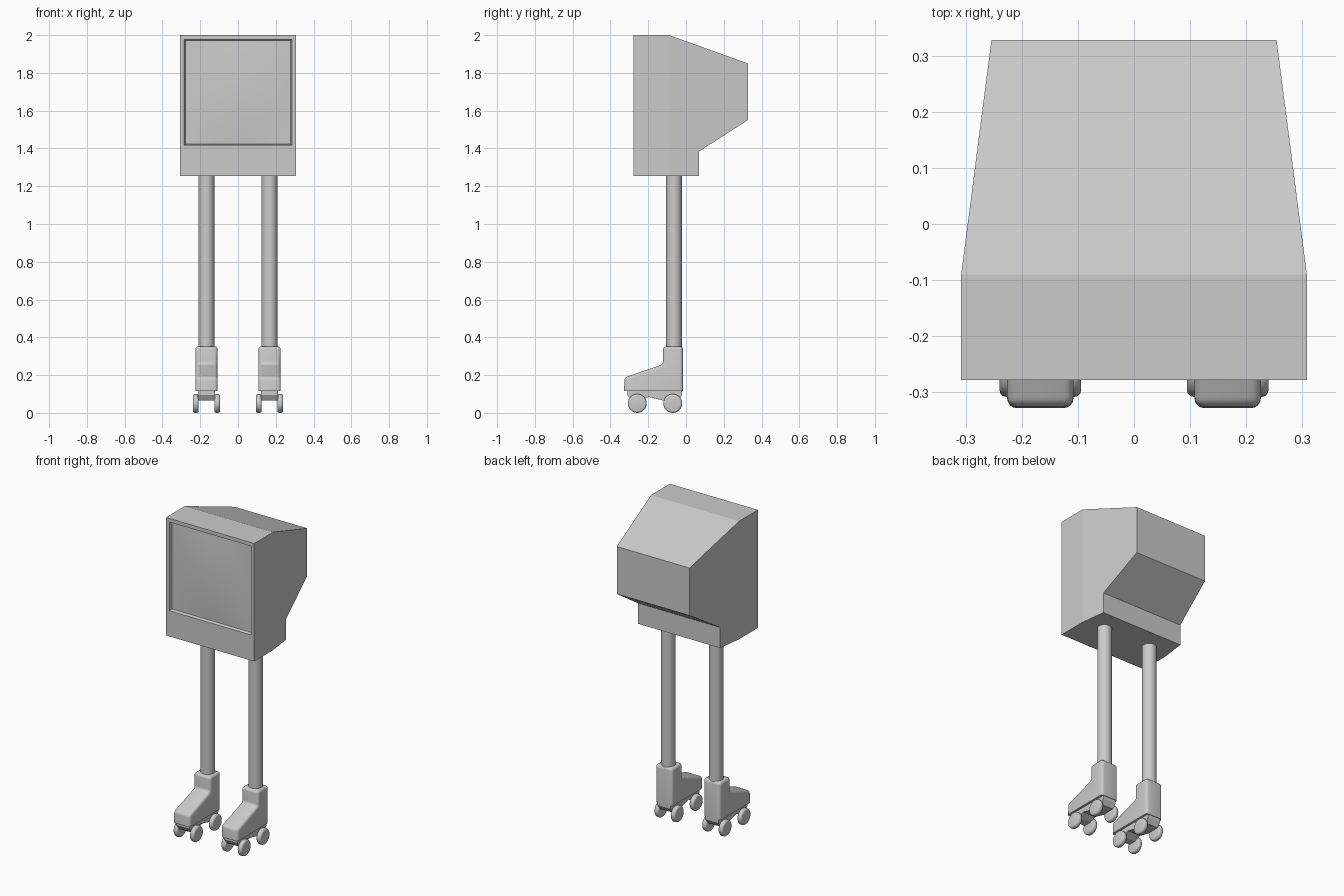
import bpy, bmesh, math
from mathutils import Matrix

if "Cube" in bpy.data.objects:
    bpy.data.objects.remove(bpy.data.objects["Cube"])


def finish(bm, name, smooth=None):
    bmesh.ops.recalc_face_normals(bm, faces=bm.faces)
    me = bpy.data.meshes.new(name)
    bm.to_mesh(me)
    bm.free()
    ob = bpy.data.objects.new(name, me)
    bpy.context.collection.objects.link(ob)
    if smooth:
        bpy.ops.object.select_all(action='DESELECT')
        ob.select_set(True)
        bpy.context.view_layer.objects.active = ob
        bpy.ops.object.shade_smooth_by_angle(angle=math.radians(smooth))
    return ob


def extruded(profile, half_width, cx=0.0):
    """Side profile in (y, z), extruded across x."""
    bm = bmesh.new()
    face = bm.faces.new([bm.verts.new((cx - half_width, y, z)) for y, z in profile])
    ext = bmesh.ops.extrude_face_region(bm, geom=[face])
    verts = [g for g in ext['geom'] if isinstance(g, bmesh.types.BMVert)]
    bmesh.ops.translate(bm, verts=verts, vec=(2 * half_width, 0, 0))
    bmesh.ops.recalc_face_normals(bm, faces=bm.faces)
    return bm


def cylinder(radius, depth, matrix, segments=32):
    bm = bmesh.new()
    bmesh.ops.create_cone(bm, cap_ends=True, segments=segments, radius1=radius,
                          radius2=radius, depth=depth, matrix=matrix)
    return bm


# Monitor cabinet: profile, tapering toward the back
TAPER_Y = -0.09
bm = extruded([(-0.278, 1.255), (-0.278, 2.0), (TAPER_Y, 2.0), (0.328, 1.85),
               (0.328, 1.55), (0.07, 1.385), (0.07, 1.255)], 0.308)
bmesh.ops.bisect_plane(bm, geom=bm.verts[:] + bm.edges[:] + bm.faces[:],
                       plane_co=(0, TAPER_Y, 0), plane_no=(0, 1, 0))
for v in bm.verts:
    if v.co.y > TAPER_Y:
        v.co.x *= 1 - 0.175 * (v.co.y - TAPER_Y) / 0.418

# Recessed screen opening in the front face
bm.normal_update()
front = min(bm.faces, key=lambda f: f.calc_center_median().y)
bmesh.ops.inset_individual(bm, faces=[front], thickness=0.033)
for v in front.verts:
    if v.co.z < 1.5:
        v.co.z = 1.417
bmesh.ops.inset_individual(bm, faces=[front], thickness=0.008, depth=-0.018)
finish(bm, "monitor_cabinet")

# Slightly bulged screen glass
bm = bmesh.new()
bmesh.ops.create_grid(bm, x_segments=16, y_segments=16, size=1.0)
for v in bm.verts:
    u, w = v.co.x, v.co.y
    v.co = (u * 0.267, -0.261 - 0.012 * (1 - u * u) * (1 - w * w), 1.694 + w * 0.269)
screen = finish(bm, "screen", 30)
if screen.data.polygons[0].normal.y > 0:
    screen.data.flip_normals()

BOOT = [(-0.328, 0.115), (-0.325, 0.188), (-0.122, 0.257), (-0.122, 0.352),
        (-0.016, 0.352), (-0.016, 0.115)]
CHASSIS = [(-0.31, 0.116), (-0.31, 0.095), (-0.29, 0.065), (-0.24, 0.065), (-0.2, 0.085),
           (-0.12, 0.065), (-0.04, 0.065), (-0.02, 0.095), (-0.02, 0.116),
           (-0.1, 0.124), (-0.2, 0.124)]

for side, sx in (("left", -1), ("right", 1)):
    cx = 0.167 * sx
    # Leg pole
    finish(cylinder(0.042, 0.96, Matrix.Translation((cx, -0.063, 0.79))),
           side + "_leg", 30)

    # Rounded skate boot with a flat sole
    bm = extruded(BOOT, 0.059, cx)
    edges = [e for e in bm.edges if max(v.co.z for v in e.verts) > 0.13]
    bmesh.ops.bevel(bm, geom=edges, offset=0.017, segments=4, profile=0.5,
                    affect='EDGES', clamp_overlap=True)
    finish(bm, side + "_boot", 40)

    # Skate chassis
    finish(extruded(CHASSIS, 0.045, cx), side + "_skate_chassis", 20)

    # Four wheels with rounded rims
    for place, y in (("front", -0.258), ("back", -0.07)):
        for pos, off in (("a", -0.057), ("b", 0.057)):
            m = Matrix.Translation((cx + off, y, 0.05)) @ Matrix.Rotation(math.pi / 2, 4, 'Y')
            bm = cylinder(0.05, 0.031, m, 28)
            rims = [e for e in bm.edges if any(len(f.verts) > 4 for f in e.link_faces)]
            bmesh.ops.bevel(bm, geom=rims, offset=0.011, segments=3, profile=0.5,
                            affect='EDGES')
            finish(bm, f"{side}_{place}_wheel_{pos}", 40)
